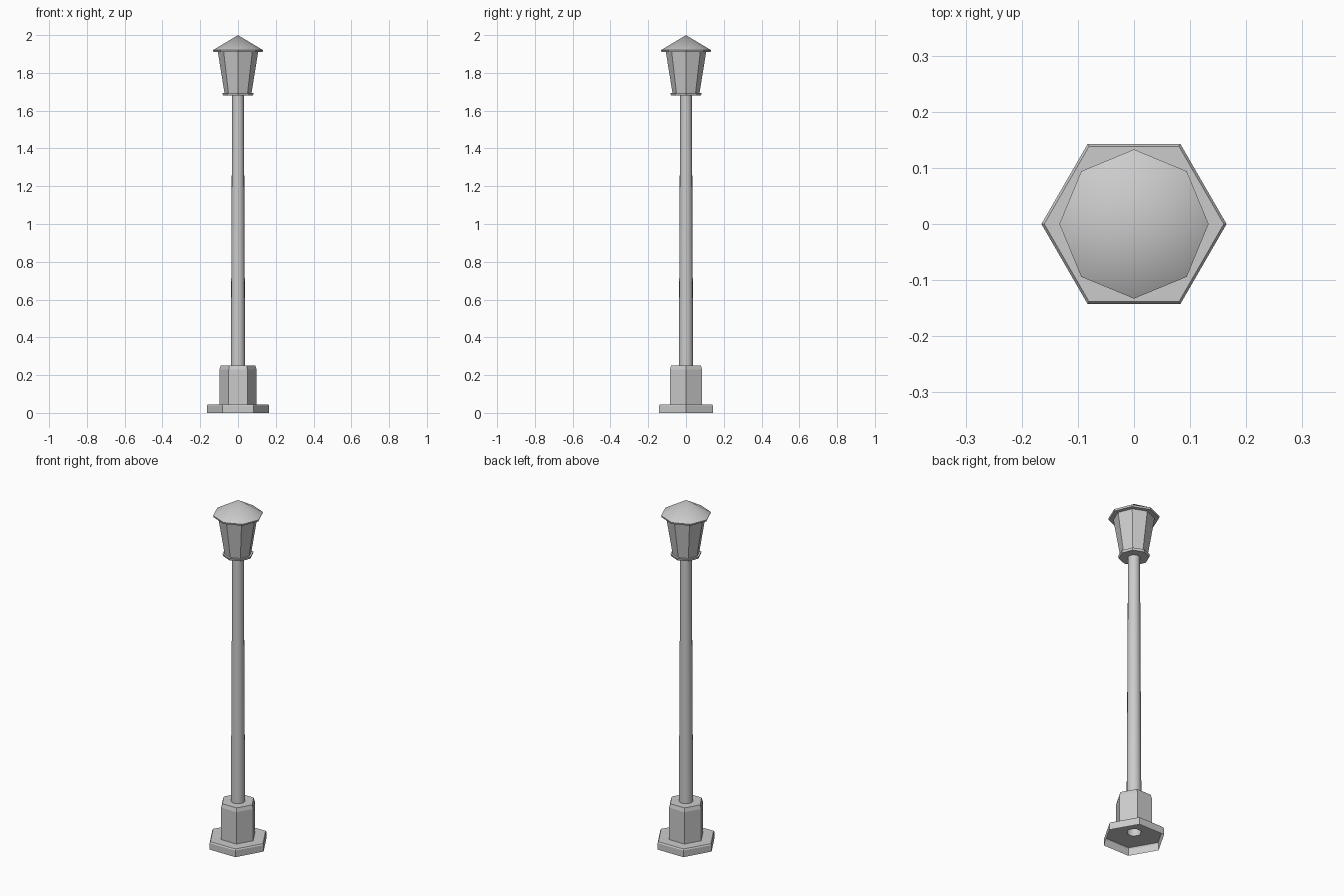
import bpy, bmesh
from math import cos, sin, pi, radians

if "Cube" in bpy.data.objects:
    bpy.data.objects.remove(bpy.data.objects["Cube"])


def lathe(name, sides, profile, smooth=False):
    """Revolve (radius, z) points, listed bottom to top, with a corner on +x."""
    bm = bmesh.new()
    rings = []
    for r, z in profile:
        if r == 0:
            rings.append([bm.verts.new((0, 0, z))] * sides)
        else:
            rings.append([bm.verts.new((r * cos(2 * pi * i / sides),
                                        r * sin(2 * pi * i / sides), z))
                          for i in range(sides)])
    for a, b in zip(rings, rings[1:]):
        for i in range(sides):
            j = (i + 1) % sides
            corners = list(dict.fromkeys((a[i], a[j], b[j], b[i])))
            bm.faces.new(corners)
    mesh = bpy.data.meshes.new(name)
    bm.to_mesh(mesh)
    bm.free()
    obj = bpy.data.objects.new(name, mesh)
    bpy.context.collection.objects.link(obj)
    if smooth:
        bpy.ops.object.select_all(action='DESELECT')
        obj.select_set(True)
        bpy.context.view_layer.objects.active = obj
        bpy.ops.object.shade_smooth_by_angle(angle=radians(30))
    return obj


# Hexagonal foot, open underneath
lathe("foot_plate", 6, [(0.165, 0), (0.165, 0.038), (0.16, 0.045), (0.04, 0.045)])
lathe("foot_block", 6, [(0.098, 0.045), (0.098, 0.23), (0.091, 0.252), (0.035, 0.252)])

# Tapered round pole
lathe("pole", 16, [(0.038, 0.045), (0.038, 0.25), (0.031, 1.685)], smooth=True)

# Octagonal lantern
lathe("lantern_tray", 8, [(0, 1.68), (0.079, 1.68), (0.083, 1.693), (0, 1.693)])
lathe("lantern_glass", 8, [(0.071, 1.69), (0.107, 1.912)])

# Pointed roof with a thin eave
lathe("lantern_roof", 8, [(0, 1.91), (0.13, 1.91), (0.133, 1.92), (0, 2.0)], smooth=True)
